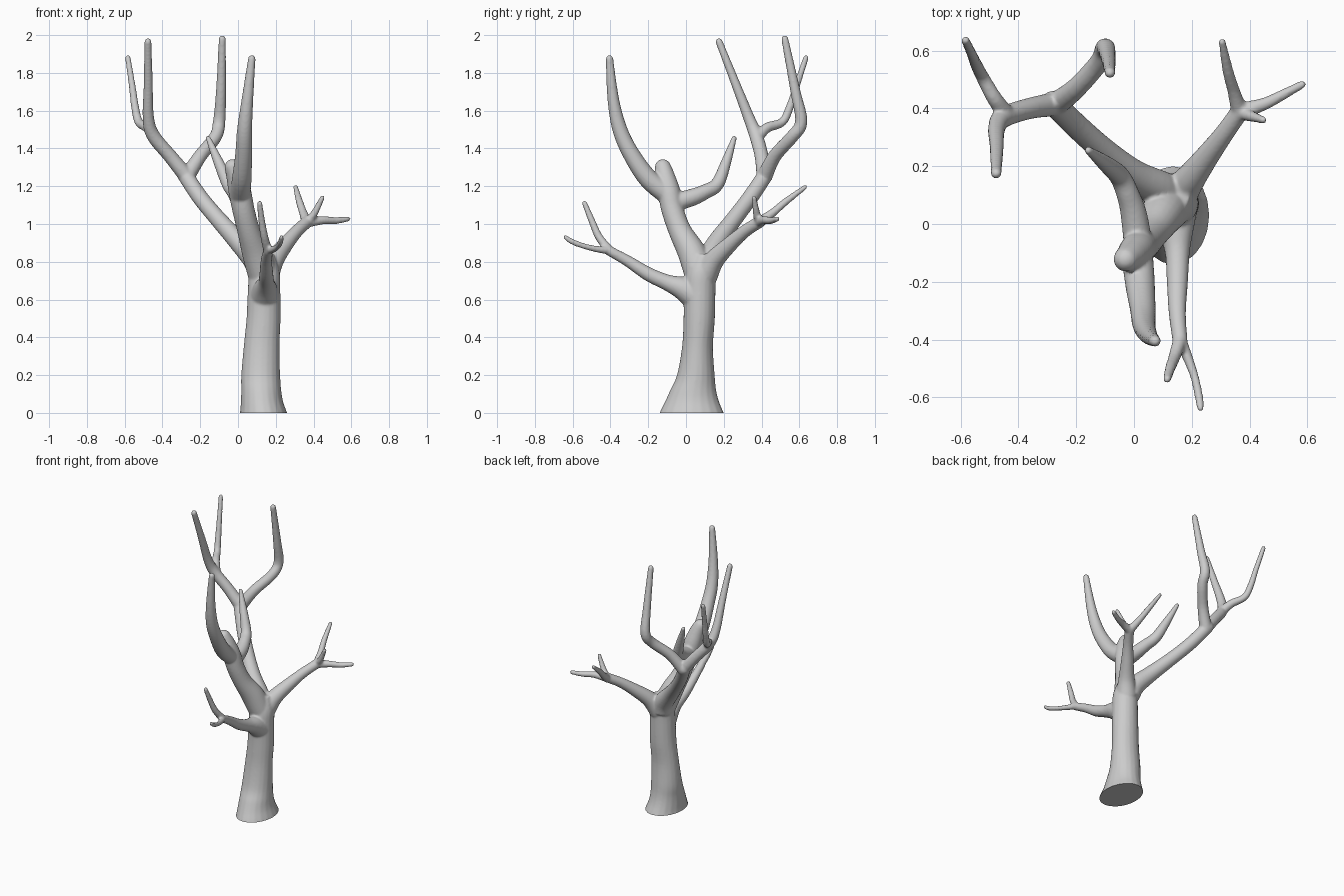
import bpy, bmesh, math
from mathutils import Vector

SIDES = 20
bm = bmesh.new()


def smooth_path(pts, steps=5):
    """Catmull-Rom interpolation of tuples of any length."""
    p = [pts[0]] + list(pts) + [pts[-1]]
    out = []
    for i in range(1, len(p) - 2):
        for s in range(steps):
            t = s / steps
            out.append([0.5 * (2 * b + (c - a) * t + (2 * a - 5 * b + 4 * c - d) * t * t
                               + (3 * b - a - 3 * c + d) * t ** 3)
                        for a, b, c, d in zip(p[i - 1], p[i], p[i + 1], p[i + 2])])
    out.append(list(pts[-1]))
    return out


def loft(rings):
    """Close a stack of point rings into a solid."""
    vr = [[bm.verts.new(c) for c in ring] for ring in rings]
    for a, b in zip(vr, vr[1:]):
        for i in range(SIDES):
            j = (i + 1) % SIDES
            bm.faces.new((a[i], a[j], b[j], b[i]))
    bm.faces.new(vr[0][::-1])
    bm.faces.new(vr[-1])


def limb(*pts):
    """Tapered round limb through (x, y, z, radius) points, with a domed tip."""
    path = smooth_path(pts)
    pos = [Vector(q[:3]) for q in path]
    rad = [q[3] for q in path]
    tan = [(pos[min(i + 1, len(pos) - 1)] - pos[max(i - 1, 0)]).normalized()
           for i in range(len(pos))]
    end, r, t = pos[-1], rad[-1], tan[-1]
    for deg in (30, 60, 80):
        a = math.radians(deg)
        pos.append(end + t * r * math.sin(a))
        rad.append(r * math.cos(a))
        tan.append(t)
    n = tan[0].orthogonal()
    rings = []
    for c, r, t in zip(pos, rad, tan):
        n = (n - t * n.dot(t)).normalized()
        b = t.cross(n)
        rings.append([c + r * (math.cos(a) * n + math.sin(a) * b)
                      for a in (2 * math.pi * i / SIDES for i in range(SIDES))])
    loft(rings)


# Trunk: (centre x, centre y, z, half width, half depth)
trunk = [(.135, .03, -.05, .14, .19), (.135, .03, 0, .125, .17), (.127, .032, .06, .112, .143),
         (.123, .038, .12, .106, .122), (.12, .052, .2, .103, .1), (.125, .061, .35, .095, .082),
         (.135, .07, .5, .09, .083), (.138, .072, .65, .086, .084), (.14, .078, .75, .08, .078),
         (.14, .09, .84, .05, .05)]
loft([[(x + w * math.cos(2 * math.pi * i / SIDES), y + d * math.sin(2 * math.pi * i / SIDES), z)
       for i in range(SIDES)] for x, y, z, w, d in smooth_path(trunk)])

# Back left bough and its three shoots
limb((.12, .1, .74, .07), (.09, .12, .81, .065), (0, .17, .91, .053), (-.1, .25, 1.02, .045),
     (-.2, .34, 1.14, .043), (-.28, .42, 1.26, .042))
limb((-.27, .415, 1.25, .042), (-.36, .4, 1.36, .037), (-.45, .37, 1.47, .036),
     (-.475, .33, 1.57, .03), (-.475, .26, 1.75, .024), (-.477, .175, 1.965, .019))
limb((-.44, .38, 1.46, .03), (-.48, .43, 1.51, .027), (-.525, .51, 1.54, .023),
     (-.545, .55, 1.62, .021), (-.56, .585, 1.73, .018), (-.583, .635, 1.88, .015))
limb((-.27, .415, 1.25, .042), (-.2, .47, 1.36, .036), (-.12, .56, 1.46, .034),
     (-.1, .61, 1.54, .033), (-.09, .58, 1.7, .027), (-.083, .523, 1.98, .019))

# Front bough ending in a knob, with a tall front shoot and a back shoot
limb((.13, .07, .74, .08), (.095, .03, .85, .075), (.058, -.03, .96, .061), (.03, -.07, 1.07, .059),
     (.01, -.09, 1.17, .06), (-.01, -.11, 1.25, .052), (-.028, -.122, 1.3, .044))
limb((.01, -.09, 1.15, .055), (.02, -.2, 1.24, .052), (.03, -.29, 1.37, .045),
     (.035, -.35, 1.5, .04), (.05, -.385, 1.66, .031), (.073, -.405, 1.875, .02))
limb((.015, -.08, 1.11, .05), (0, .03, 1.14, .046), (-.02, .1, 1.17, .04),
     (-.05, .165, 1.21, .036), (-.1, .21, 1.32, .028), (-.158, .255, 1.455, .014))

# Right branch and its twigs
limb((.15, .1, .73, .07), (.19, .15, .81, .054), (.25, .23, .89, .042), (.31, .31, .96, .034),
     (.37, .395, 1.015, .032))
limb((.365, .39, 1.01, .03), (.345, .46, 1.06, .022), (.325, .53, 1.12, .019), (.305, .63, 1.195, .013))
limb((.365, .39, 1.01, .03), (.45, .415, 1.02, .022), (.52, .45, 1.018, .018), (.582, .483, 1.027, .014))
limb((.36, .39, 1.005, .026), (.4, .375, 1.05, .02), (.447, .36, 1.14, .013))

# Low front branch and its twigs
limb((.14, .05, .62, .08), (.145, -.02, .66, .062), (.15, -.1, .69, .043), (.15, -.2, .735, .037),
     (.15, -.31, .805, .03), (.16, -.41, .86, .026))
limb((.16, -.4, .855, .025), (.14, -.46, .93, .021), (.125, -.5, 1.02, .018), (.115, -.537, 1.11, .014))
limb((.16, -.4, .86, .022), (.185, -.46, .865, .018), (.21, -.53, .88, .015),
     (.225, -.6, .905, .015), (.23, -.638, .93, .012))

mesh = bpy.data.meshes.new("bare_tree")
bmesh.ops.recalc_face_normals(bm, faces=bm.faces)
bm.to_mesh(mesh)
bm.free()
tree = bpy.data.objects.new("bare_tree", mesh)
bpy.context.collection.objects.link(tree)
bpy.context.view_layer.objects.active = tree
tree.select_set(True)

# Fuse the limbs into one skin and soften the joints
rm = tree.modifiers.new("fuse", 'REMESH')
rm.mode = 'VOXEL'
rm.voxel_size = 0.007
sm = tree.modifiers.new("soften", 'SMOOTH')
sm.factor = 0.5
sm.iterations = 6
for name in ("fuse", "soften"):
    bpy.ops.object.modifier_apply(modifier=name)

# Flat cut at the ground
bm = bmesh.new()
bm.from_mesh(mesh)
cut = bmesh.ops.bisect_plane(bm, geom=bm.verts[:] + bm.edges[:] + bm.faces[:], dist=1e-5,
                             plane_co=(0, 0, 0), plane_no=(0, 0, -1), clear_outer=True)
bmesh.ops.holes_fill(bm, edges=[e for e in bm.edges if e.is_boundary], sides=0)
bm.to_mesh(mesh)
bm.free()
bpy.ops.object.shade_smooth_by_angle(angle=math.radians(50))
